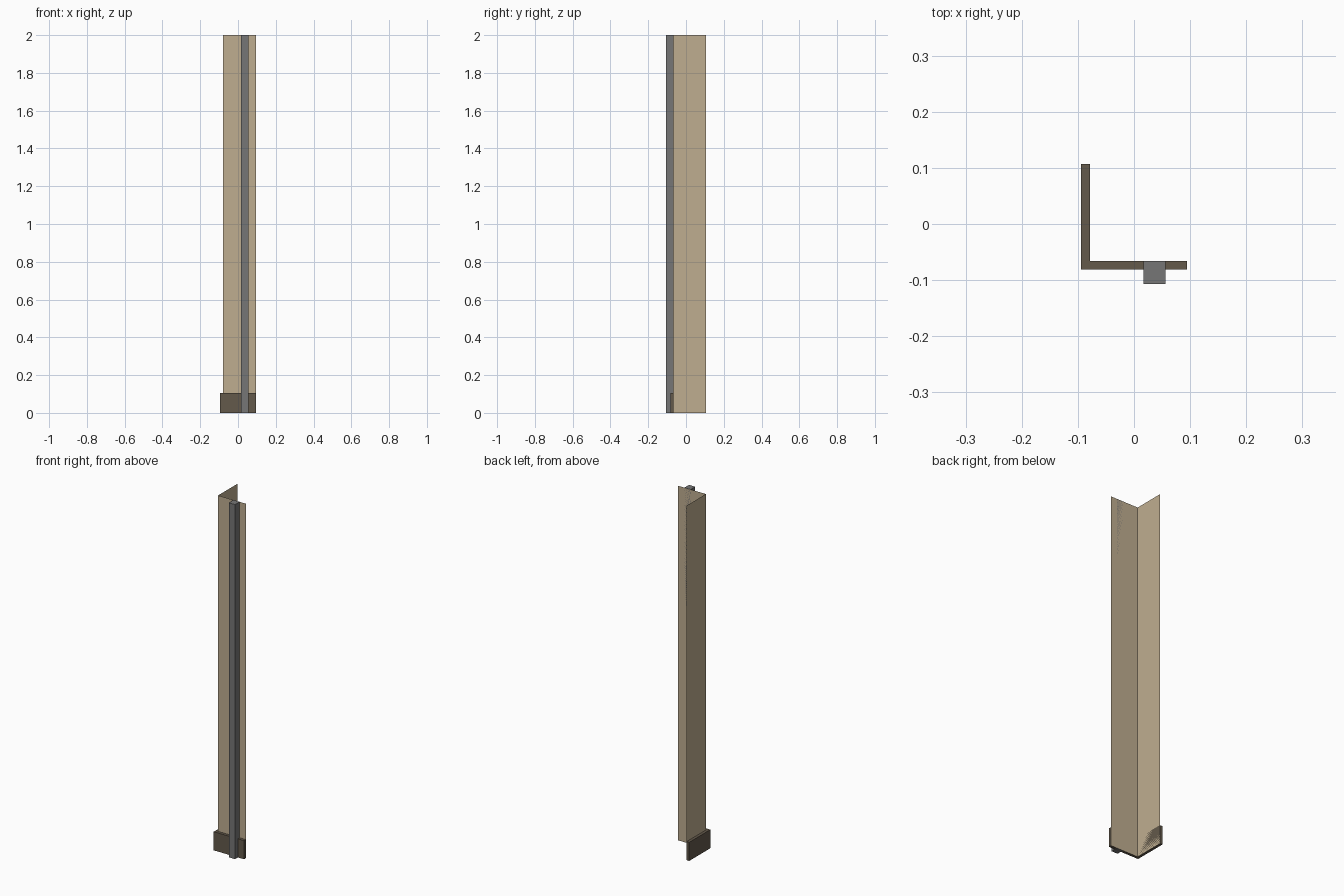
import bpy, bmesh

if "Cube" in bpy.data.objects:
    bpy.data.objects.remove(bpy.data.objects["Cube"])

X, Y = 0.0945, 0.1065        # half extents in plan
T = 0.016                    # skirting thickness
WX, WY = -X + T, -Y + 0.041  # wall planes
H = 2.0


def material(name, color):
    m = bpy.data.materials.new(name)
    m.diffuse_color = (*color, 1)
    m.use_nodes = True
    m.node_tree.nodes["Principled BSDF"].inputs["Base Color"].default_value = m.diffuse_color
    return m


def extruded(name, pts, height, mat, closed=True):
    """Raise a plan outline: capped solid if closed, open sheet otherwise."""
    bm = bmesh.new()
    low = [bm.verts.new((x, y, 0)) for x, y in pts]
    top = [bm.verts.new((x, y, height)) for x, y in pts]
    n = len(pts)
    for i in range(n if closed else n - 1):
        j = (i + 1) % n
        bm.faces.new((low[i], low[j], top[j], top[i]))
    if closed:
        bm.faces.new(low[::-1])
        bm.faces.new(top)
        bmesh.ops.recalc_face_normals(bm, faces=bm.faces[:])
    me = bpy.data.meshes.new(name)
    bm.to_mesh(me)
    bm.free()
    me.materials.append(mat)
    ob = bpy.data.objects.new(name, me)
    bpy.context.collection.objects.link(ob)
    return ob


tan = material("wall_paint", (0.52, 0.42, 0.28))
brown = material("dark_wood", (0.125, 0.10, 0.07))
grey = material("grey_metal", (0.18, 0.18, 0.18))

# Thin corner wall, two sheets facing outward
extruded("corner_wall", [(WX, Y), (WX, WY), (X, WY)], H, tan, closed=False)

# L-shaped skirting board wrapped round the outside of the corner
extruded("skirting_board",
         [(WX, Y), (-X, Y), (-X, WY - T), (X, WY - T), (X, WY), (WX, WY)],
         0.105, brown)

# Square conduit running up the front wall
extruded("conduit", [(0.017, -Y), (0.056, -Y), (0.056, WY), (0.017, WY)], H, grey)
